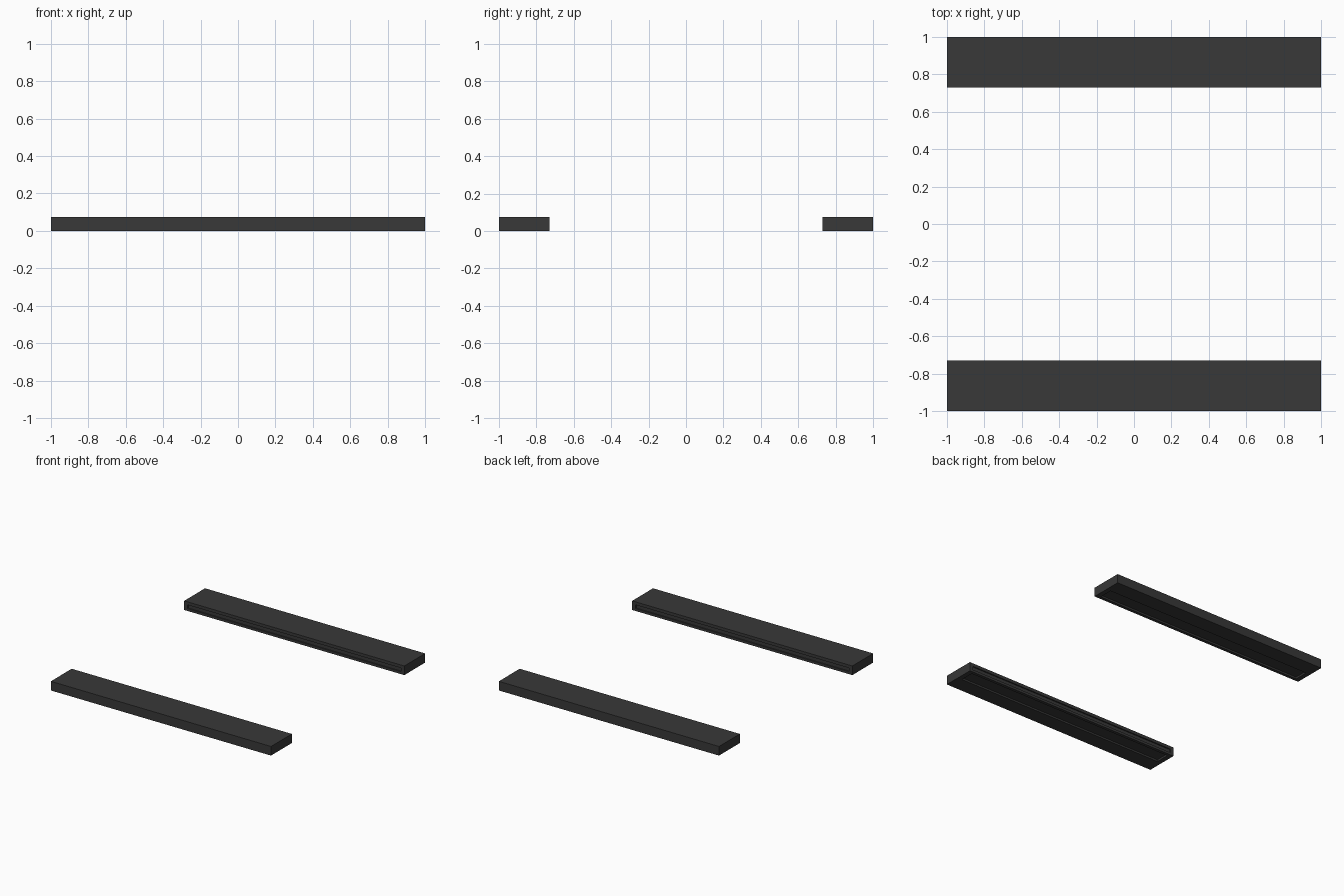
import bpy

if "Cube" in bpy.data.objects:
    bpy.data.objects.remove(bpy.data.objects["Cube"])

mat = bpy.data.materials.new("dark_grey")
mat.diffuse_color = (0.04, 0.04, 0.04, 1)
mat.use_nodes = True
mat.node_tree.nodes["Principled BSDF"].inputs["Base Color"].default_value = mat.diffuse_color


def box(name, lo, hi):
    """Axis-aligned box between two corners."""
    verts = [(x, y, z) for x in (lo[0], hi[0]) for y in (lo[1], hi[1]) for z in (lo[2], hi[2])]
    faces = [(0, 1, 3, 2), (4, 6, 7, 5), (0, 4, 5, 1), (2, 3, 7, 6), (0, 2, 6, 4), (1, 5, 7, 3)]
    mesh = bpy.data.meshes.new(name)
    mesh.from_pydata(verts, [], faces)
    mesh.update()
    obj = bpy.data.objects.new(name, mesh)
    bpy.context.collection.objects.link(obj)
    return obj


def cut(target, name, lo, hi):
    """Recess a box-shaped panel into the target."""
    cutter = box(name, lo, hi)
    cutter.hide_render = True
    cutter.hide_viewport = False
    cutter.display_type = 'WIRE'
    mod = target.modifiers.new(name, 'BOOLEAN')
    mod.operation = 'DIFFERENCE'
    mod.solver = 'EXACT'
    mod.object = cutter


# Flat side rails, mirrored about the centre line
INNER, OUTER, HEIGHT = 0.73, 1.0, 0.075
for name, s in (("front_rail", -1), ("back_rail", 1)):
    y0, y1 = sorted((s * INNER, s * OUTER))
    rail = box(name, (-1, y0, 0), (1, y1, HEIGHT))
    rail.data.materials.append(mat)

    # Long groove along the inner face
    g0, g1 = sorted((s * (INNER - 0.02), s * (INNER + 0.01)))
    cut(rail, name + "_groove_cutter", (-0.97, g0, 0.02), (0.97, g1, 0.05))

    # Shallow recessed panel underneath, towards the inner edge
    p0, p1 = sorted((s * (INNER + 0.025), s * (INNER + 0.14)))
    cut(rail, name + "_underside_cutter", (-0.96, p0, -0.02), (0.96, p1, 0.015))
